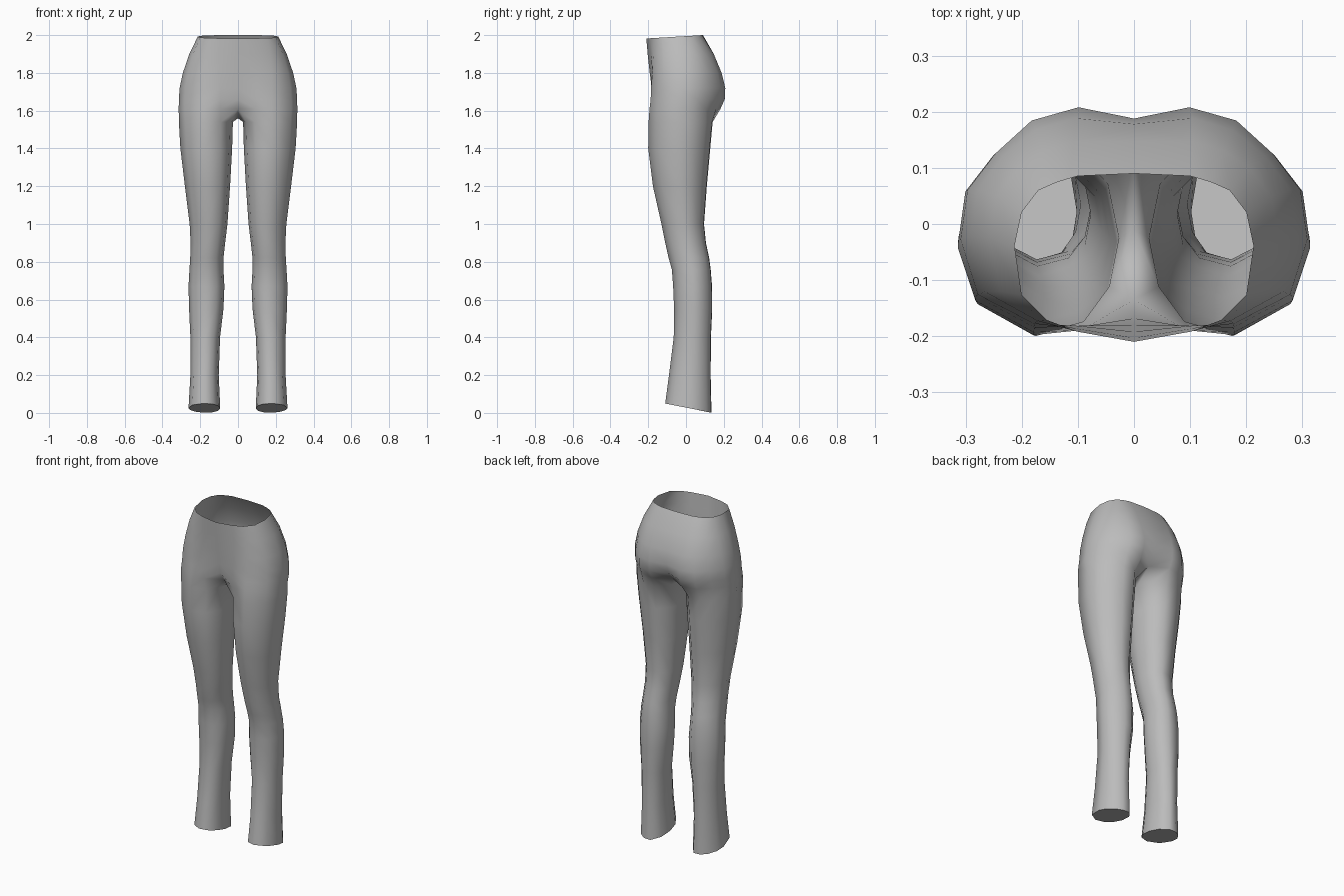
import bpy, bmesh

if "Cube" in bpy.data.objects:
    bpy.data.objects.remove(bpy.data.objects["Cube"])

cloth = bpy.data.materials.new("grey cloth")
cloth.diffuse_color = (0.5, 0.5, 0.5, 1)
cloth.use_nodes = True
cloth.node_tree.nodes["Principled BSDF"].inputs["Base Color"].default_value = cloth.diffuse_color

# Half outlines, front centre -> side -> back centre, as (width, depth) fractions
WAIST = [(0, 0), (.47, .06), (.73, .13), (.94, .28), (1, .57),
         (.94, .77), (.8, .9), (.64, .95), (.47, .985), (0, 1)]
HIP = [(0, 0), (.30, .01), (.57, 0), (.9, .15), (1, .40),
       (.96, .625), (.8, .79), (.59, .94), (.32, 1), (0, 1)]
# Closed leg outline: front, outside, back, then three inner thigh points
LEG = [(.22, .07), (.53, 0), (.88, .16), (1, .5), (.95, .70), (.78, .87),
       (.56, .97), (.3, .98), (.07, .78), (0, .5), (.06, .25)]

# z, half width, front y, back y, centre front y, centre back y, waist-to-hip blend
PELVIS = [(2.00, .213, -.21, .09, -.21, .09, 0),
          (1.90, .258, -.20, .15, -.203, .147, .4),
          (1.80, .292, -.19, .19, -.192, .178, .75),
          (1.72, .309, -.185, .208, -.18, .188, 1),
          (1.66, .313, -.187, .205, -.168, .168, 1),
          (1.61, .314, -.193, .183, -.135, .125, 1)]
# z, inner x, outer x, front y, back y
LEGS = [(1.54, .027, .313, -.198, .148), (1.40, .031, .305, -.20, .135),
        (1.20, .042, .281, -.175, .116), (1.00, .056, .256, -.13, .10),
        (.90, .068, .251, -.11, .11), (.82, .077, .253, -.092, .127),
        (.76, .077, .257, -.075, .135), (.67, .072, .262, -.068, .142),
        (.55, .077, .259, -.063, .143), (.40, .095, .252, -.065, .136),
        (.20, .102, .252, -.09, .135), (.025, .094, .262, -.11, .14)]


def lerp(a, b, t):
    return a + (b - a) * t


bm = bmesh.new()


def skin(upper, lower, closed):
    n = len(upper)
    for i in range(n if closed else n - 1):
        j = (i + 1) % n
        bm.faces.new((upper[i], lower[i], lower[j], upper[j])).smooth = True


# Hips: open half rings from the waist down
rows = []
for z, w, yf, yb, cf, cb, t in PELVIS:
    row = []
    for i, (a, b) in enumerate(zip(WAIST, HIP)):
        u, v = lerp(a[0], b[0], t), lerp(a[1], b[1], t)
        y = cf if i == 0 else cb if i == 9 else lerp(yf, yb, v)
        dip = .018 * (1 - v) if z == 2 else 0     # waist is lower in front
        row.append(bm.verts.new((u * w, y, z - dip)))
    rows.append(row)
for a, b in zip(rows, rows[1:]):
    skin(a, b, False)

# Crotch point closes the last hip row into a leg ring
crotch = bm.verts.new((0, -.01, 1.56))
ring = rows[-1][1:] + [crotch, rows[-1][0]]

# Leg, with a slanted hem
for z, xi, xo, yf, yb in LEGS:
    slant = .05 if z < .1 else 0
    new = [bm.verts.new((lerp(xi, xo, u), lerp(yf, yb, v), z + slant * (.5 - v)))
           for u, v in LEG]
    skin(ring, new, True)
    ring = new

# Hem closure
mid = bm.verts.new((.178, .015, .025))
for i in range(len(ring)):
    bm.faces.new((ring[i], mid, ring[(i + 1) % len(ring)]))

# Mirror to the other side and weld the centre seam
both = bmesh.ops.duplicate(bm, geom=bm.verts[:] + bm.edges[:] + bm.faces[:])["geom"]
for v in both:
    if isinstance(v, bmesh.types.BMVert):
        v.co.x = -v.co.x
bmesh.ops.reverse_faces(bm, faces=[f for f in both if isinstance(f, bmesh.types.BMFace)])
bmesh.ops.remove_doubles(bm, verts=bm.verts[:], dist=.0005)
bmesh.ops.recalc_face_normals(bm, faces=bm.faces[:])

mesh = bpy.data.meshes.new("trousers")
bm.to_mesh(mesh)
bm.free()
mesh.materials.append(cloth)
bpy.context.collection.objects.link(bpy.data.objects.new("trousers", mesh))
